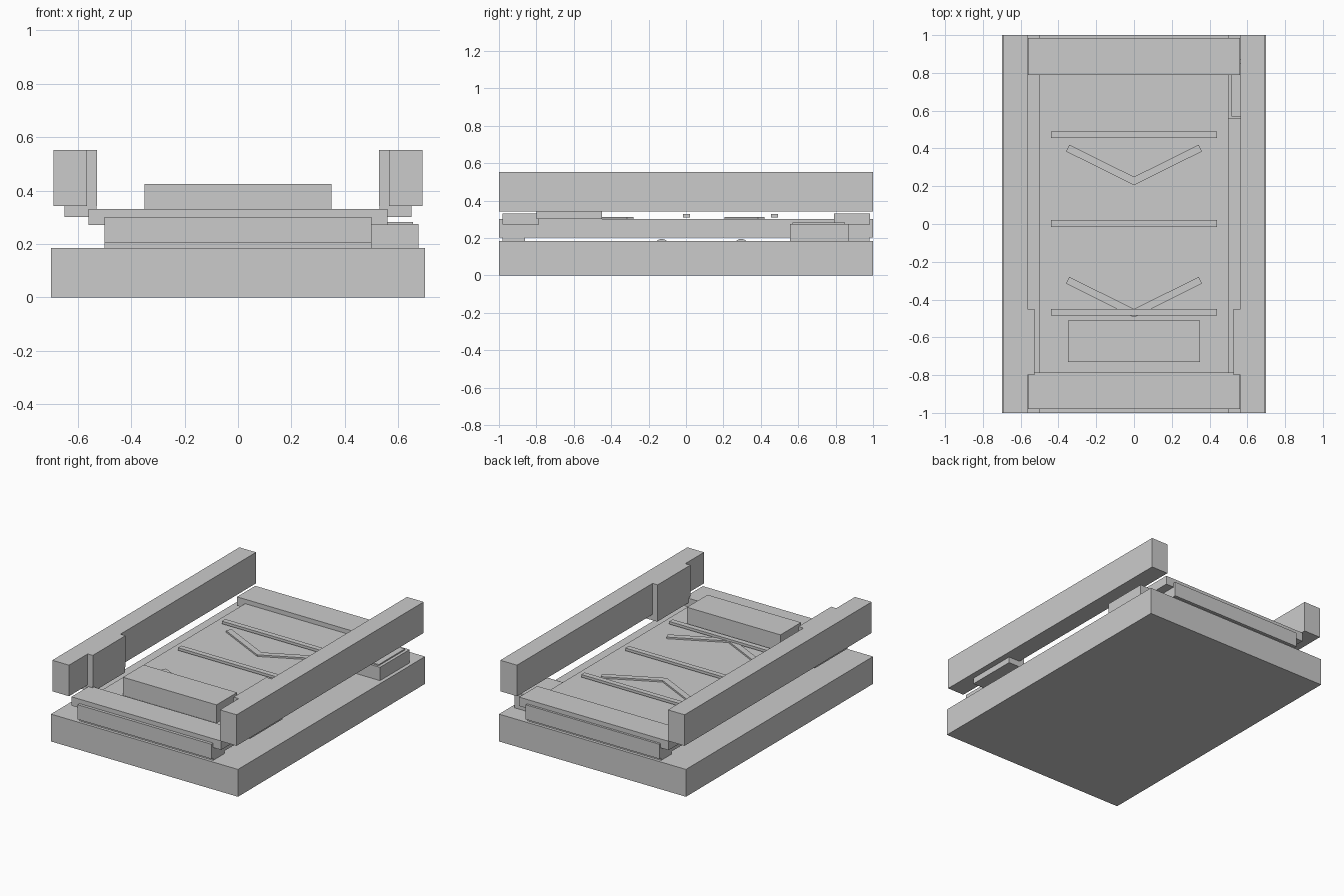
import bpy, math
from mathutils import Matrix

if "Cube" in bpy.data.objects:
    bpy.data.objects.remove(bpy.data.objects["Cube"])


def box(name, x, y, z, turn=0.0):
    """Box from (min, max) ranges, optionally turned about its vertical axis."""
    bpy.ops.mesh.primitive_cube_add(size=1)
    o = bpy.context.object
    o.name = name
    o.data.transform(Matrix.Diagonal((x[1] - x[0], y[1] - y[0], z[1] - z[0], 1)))
    o.location = ((x[0] + x[1]) / 2, (y[0] + y[1]) / 2, (z[0] + z[1]) / 2)
    o.rotation_euler.z = turn
    return o


def mirrored(name, x, y, z):
    """Same box on both sides of x = 0."""
    box(name + "_right", x, y, z)
    box(name + "_left", (-x[1], -x[0]), y, z)


# Base and main bed
box("base", (-0.7, 0.7), (-1, 1), (0, 0.185))
box("bed", (-0.5, 0.5), (-1, 1), (0.203, 0.302))

# Spacers under the bed and cross blocks at each end
box("front_spacer", (-0.5, 0.5), (-0.98, -0.86), (0.18, 0.206))
box("back_spacer", (-0.5, 0.5), (0.87, 0.98), (0.18, 0.206))
box("front_cross_block", (-0.56, 0.56), (-0.98, -0.785), (0.272, 0.332))
box("back_cross_block", (-0.56, 0.56), (0.79, 0.985), (0.272, 0.332))

# Rollers half sunk in the base
for i, y in enumerate((-0.13, 0.295)):
    bpy.ops.mesh.primitive_cylinder_add(vertices=32, radius=0.04, depth=0.95,
                                        location=(0, y, 0.155),
                                        rotation=(0, math.pi / 2, 0))
    bpy.context.object.name = f"roller_{i + 1}"
    bpy.ops.object.shade_smooth_by_angle()

# Side rails with inner pads and lower brackets
mirrored("side_rail", (0.565, 0.69), (-1, 1), (0.342, 0.552))
mirrored("rail_pad", (0.527, 0.57), (-0.8, -0.45), (0.342, 0.552))
mirrored("rail_bracket", (0.53, 0.65), (-0.8, -0.45), (0.302, 0.343))

# Side box with thin lid, right side only
box("side_box", (0.49, 0.675), (0.555, 0.87), (0.18, 0.275))
box("side_box_lid", (0.515, 0.655), (0.57, 0.85), (0.274, 0.283))

# Raised block on the bed
box("raised_block", (-0.35, 0.35), (-0.73, -0.51), (0.302, 0.425))

# Floating cross bars
for i, y in enumerate((-0.467, 0.003, 0.473)):
    box(f"cross_bar_{i + 1}", (-0.44, 0.44), (y - 0.018, y + 0.018), (0.31, 0.328))

# Chevron markers
for i, y in enumerate((-0.387, 0.313)):
    for side, s in (("right", 1), ("left", -1)):
        cx = 0.172 * s
        box(f"chevron_{i + 1}_{side}", (cx - 0.2, cx + 0.2), (y - 0.02, y + 0.02),
            (0.301, 0.313), s * math.radians(26.5))
